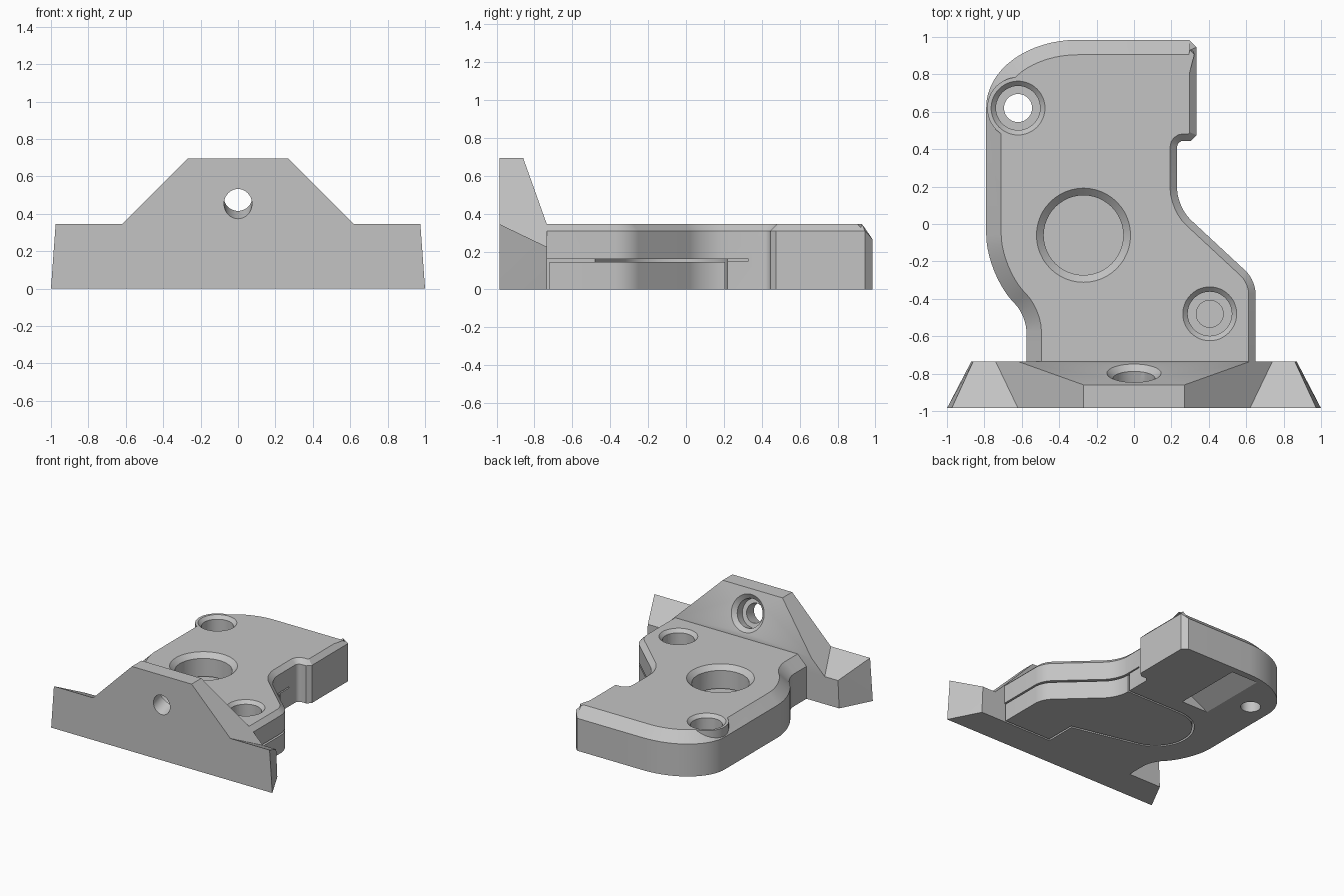
import bpy, bmesh, math
from mathutils import Vector

cube = bpy.data.objects.get("Cube")
if cube:
    bpy.data.objects.remove(cube, do_unlink=True)

grey = bpy.data.materials.new("plain_grey")
grey.use_nodes = True
grey.diffuse_color = (0.55, 0.55, 0.55, 1)
grey.node_tree.nodes["Principled BSDF"].inputs["Base Color"].default_value = (0.55, 0.55, 0.55, 1)

TOP = 0.345
FRONT = -0.735


def finish(name, bm):
    bmesh.ops.recalc_face_normals(bm, faces=bm.faces)
    mesh = bpy.data.meshes.new(name)
    bm.to_mesh(mesh)
    bm.free()
    mesh.materials.append(grey)
    obj = bpy.data.objects.new(name, mesh)
    bpy.context.scene.collection.objects.link(obj)
    return obj


def loft(name, rings):
    """Closed solid through rings of equal point count."""
    bm = bmesh.new()
    loops = [[bm.verts.new(p) for p in ring] for ring in rings]
    n = len(loops[0])
    for a, b in zip(loops, loops[1:]):
        for i in range(n):
            j = (i + 1) % n
            bm.faces.new((a[i], a[j], b[j], b[i]))
    bm.faces.new(loops[0])
    bm.faces.new(loops[-1])
    return finish(name, bm)


def prism(name, pts, z0, z1):
    return loft(name, [[(x, y, z) for x, y in pts] for z in (z0, z1)])


def hull(name, pts):
    bm = bmesh.new()
    verts = [bm.verts.new(p) for p in pts]
    bmesh.ops.convex_hull(bm, input=verts)
    bmesh.ops.dissolve_limit(bm, angle_limit=0.01, verts=bm.verts, edges=bm.edges)
    return finish(name, bm)


def cone(name, p0, p1, r0, r1, segments=48):
    p0, p1 = Vector(p0), Vector(p1)
    turn = (p1 - p0).to_track_quat("Z", "Y")
    rings = []
    for p, r in ((p0, r0), (p1, r1)):
        angles = [math.tau * i / segments for i in range(segments)]
        rings.append([p + turn @ Vector((r * math.cos(a), r * math.sin(a), 0)) for a in angles])
    return loft(name, rings)


def combine(target, other, operation):
    mod = target.modifiers.new(operation.lower(), "BOOLEAN")
    mod.operation = operation
    mod.solver = "EXACT"
    mod.object = other
    bpy.context.view_layer.objects.active = target
    bpy.ops.object.modifier_apply(modifier=mod.name)
    bpy.data.objects.remove(other, do_unlink=True)


def bore(target, start, axis, steps):
    """Cut stacked round holes; each step is (from, to, radius, end radius)."""
    start, axis = Vector(start), Vector(axis).normalized()
    for s0, s1, r0, r1 in steps:
        combine(target, cone("cutter", start + axis * s0, start + axis * s1, r0, r1), "DIFFERENCE")


def rounded(corners):
    """Outline with elliptical corners: (x, y, length before, length after, segments)."""
    out = []
    for i, (x, y, la, lb, n) in enumerate(corners):
        p = Vector((x, y))
        if not n:
            out.append(p)
            continue
        before = Vector(corners[i - 1][:2])
        after = Vector(corners[(i + 1) % len(corners)][:2])
        a = p + (before - p).normalized() * la
        b = p + (after - p).normalized() * lb
        o = a + b - p
        for k in range(n + 1):
            t = math.pi / 2 * k / n
            out.append(o + (a - o) * math.cos(t) + (b - o) * math.sin(t))
    return out


def inset(pts, widths):
    """Move every edge inward by its own width."""
    out = []
    for i, p in enumerate(pts):
        d0 = (p - pts[i - 1]).normalized()
        d1 = (pts[(i + 1) % len(pts)] - p).normalized()
        n0, n1 = Vector((-d0.y, d0.x)), Vector((-d1.y, d1.x))
        w0, w1 = widths[i - 1], widths[i]
        det = n0.x * n1.y - n0.y * n1.x
        if abs(det) < 1e-4:
            out.append(p + n0 * w0)
        else:
            out.append(p + Vector((w0 * n1.y - w1 * n0.y, w1 * n0.x - w0 * n1.x)) / det)
    return out


# Body outline, anticlockwise from the front
outline = rounded([
    (-0.575, -0.80, 0, 0, 0),
    (0.65, -0.80, 0, 0, 0),
    (0.65, -0.30, 0.07, 0.07, 5),
    (0.23, 0.09, 0.10, 0.10, 6),
    (0.23, 0.445, 0.035, 0.035, 4),
    (0.335, 0.445, 0.03, 0.03, 1),
    (0.335, 0.985, 0.04, 0.04, 1),
    (-0.79, 0.985, 0.49, 0.36, 16),
    (-0.79, -0.27, 0.21, 0.21, 10),
    (-0.575, -0.49, 0.085, 0.085, 6),
])


def chamfer_width(a, b):
    mid = (a + b) / 2
    if mid.y < -0.79:
        return 0.0
    return 0.08 if mid.x < -0.3 or mid.y > 0.98 else 0.037


widths = [chamfer_width(p, outline[(i + 1) % len(outline)]) for i, p in enumerate(outline)]
shoulder = [(p.x, p.y, TOP - max(widths[i - 1], widths[i])) for i, p in enumerate(outline)]
body = loft("mount_body", [
    [(p.x, p.y, 0) for p in outline],
    shoulder,
    [(p.x, p.y, TOP) for p in inset(outline, widths)],
])

# Round boss standing up through the chamfer
combine(body, cone("boss", (-0.62, 0.62, 0), (-0.62, 0.62, TOP), 0.165, 0.165), "UNION")


# Lower tongue and the pocket around it
def tongue_outline(gap):
    r = 0.29 - gap
    arc = [math.radians(90 + 167 * k / 24) for k in range(25)]
    pts = [(-0.27 + r * math.cos(a), -0.07 + r * math.sin(a)) for a in arc]
    return pts + [(0.21 + gap, -0.48 + gap), (0.21 + gap, FRONT + gap),
                  (0.8, FRONT + gap), (0.8, 0.22 - gap)]


tongue = prism("lower_tongue", tongue_outline(0.015), 0, 0.145)
combine(tongue, prism("cutter", outline, -0.1, 0.2), "INTERSECT")
combine(body, prism("cutter", tongue_outline(0), -0.05, 0.16), "DIFFERENCE")

# Thin slit behind the tongue
combine(body, prism("cutter", [(0.1, 0.18), (0.3, 0.18), (0.3, 0.33), (0.1, 0.33)], 0.15, 0.16), "DIFFERENCE")

# Sloped recess underneath
combine(body, hull("cutter", [(x, y, z) for y in (0.35, 0.93)
                              for x, z in ((-0.42, 0), (-0.42, -0.05), (-0.18, -0.05), (-0.18, 0.13))]), "DIFFERENCE")

# Vertical holes, measured from the top face upwards
UP = (0, 0, 1)
bore(body, (-0.27, -0.06, TOP), UP, [(-0.25, 0.1, 0.213, 0.213), (-0.04, 0.01, 0.21, 0.262)])
bore(body, (-0.62, 0.62, TOP), UP,
     [(-0.5, 0.1, 0.075, 0.075), (-0.17, 0.1, 0.118, 0.118), (-0.028, 0.01, 0.116, 0.154)])
bore(body, (0.405, -0.48, TOP), UP,
     [(-0.25, 0.1, 0.072, 0.072), (-0.13, 0.1, 0.118, 0.118), (-0.028, 0.01, 0.116, 0.154)])

# Front foot: low wings joined with a tall sloped hump
BACK, FACE = FRONT, -0.985
foot = hull("front_foot", [(s * x, y, z) for s in (-1, 1) for x, y, z in (
    (1.0, FACE, 0), (0.975, FACE, TOP), (0.87, BACK, 0), (0.86, BACK, 0.225))])
hump = hull("hump", [(s * x, y, z) for s in (-1, 1) for x, y, z in (
    (0.27, FACE, 0.695), (0.62, FACE, TOP), (0.74, FACE, 0.225), (0.74, FACE, 0),
    (0.27, -0.86, 0.695), (0.62, BACK, TOP), (0.74, BACK, 0.225), (0.74, BACK, 0))])
combine(foot, hump, "UNION")

# Screw hole square to the sloped back of the hump
bore(foot, (0, -0.7975, 0.52), (0, 0.35, 0.125),
     [(-0.5, 0.2, 0.075, 0.075), (-0.1, 0.2, 0.112, 0.112), (-0.03, 0.01, 0.112, 0.156)])

# Smooth the round walls, keep the edges crisp
for obj in (body, tongue, foot):
    bpy.ops.object.select_all(action="DESELECT")
    obj.select_set(True)
    bpy.context.view_layer.objects.active = obj
    bpy.ops.object.shade_smooth_by_angle(angle=math.radians(25))
